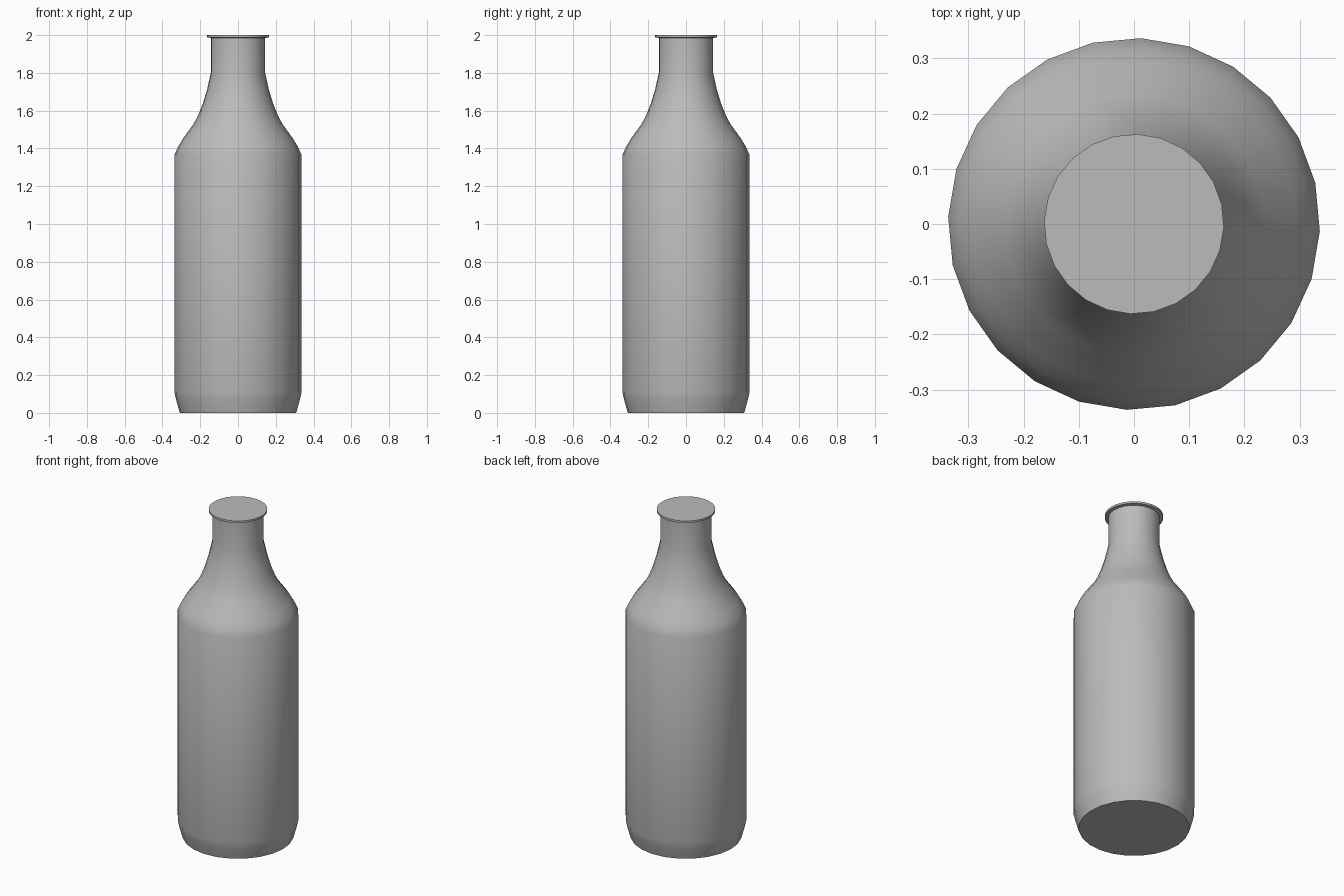
import bpy, bmesh, math

if "Cube" in bpy.data.objects:
    bpy.data.objects.remove(bpy.data.objects["Cube"])

SIDES = 24
TURN = math.radians(-2.2)

glass = bpy.data.materials.new("grey")
glass.diffuse_color = (0.5, 0.5, 0.5, 1)
glass.use_nodes = True
glass.node_tree.nodes["Principled BSDF"].inputs["Base Color"].default_value = glass.diffuse_color


def lathe(name, profile):
    """Spin (radius, height) points round z and close both ends with fans."""
    bm = bmesh.new()
    rings = []
    for r, z in profile:
        angles = [TURN + 2 * math.pi * i / SIDES for i in range(SIDES)]
        rings.append([bm.verts.new((r * math.cos(a), r * math.sin(a), z)) for a in angles])
    for low, high in zip(rings, rings[1:]):
        for i in range(SIDES):
            j = (i + 1) % SIDES
            bm.faces.new((low[i], low[j], high[j], high[i]))
    for ring, z in ((rings[0], profile[0][1]), (rings[-1], profile[-1][1])):
        centre = bm.verts.new((0, 0, z))
        for i in range(SIDES):
            bm.faces.new((ring[i], ring[(i + 1) % SIDES], centre))
    bmesh.ops.recalc_face_normals(bm, faces=bm.faces)
    mesh = bpy.data.meshes.new(name)
    bm.to_mesh(mesh)
    bm.free()
    mesh.materials.append(glass)
    obj = bpy.data.objects.new(name, mesh)
    bpy.context.collection.objects.link(obj)
    bpy.ops.object.select_all(action='DESELECT')
    obj.select_set(True)
    bpy.context.view_layer.objects.active = obj
    bpy.ops.object.shade_smooth_by_angle(angle=math.radians(40))
    return obj


# Bottle: rounded foot, straight body, shoulder, flared neck, thin closed lip
lathe("bottle", [
    (0.308, 0), (0.317, 0.03), (0.328, 0.07), (0.337, 0.11),
    (0.337, 1.365), (0.318, 1.408), (0.293, 1.45), (0.235, 1.53),
    (0.209, 1.58), (0.187, 1.635), (0.164, 1.71), (0.144, 1.80),
    (0.144, 1.985), (0.163, 1.988), (0.163, 2.0),
])
